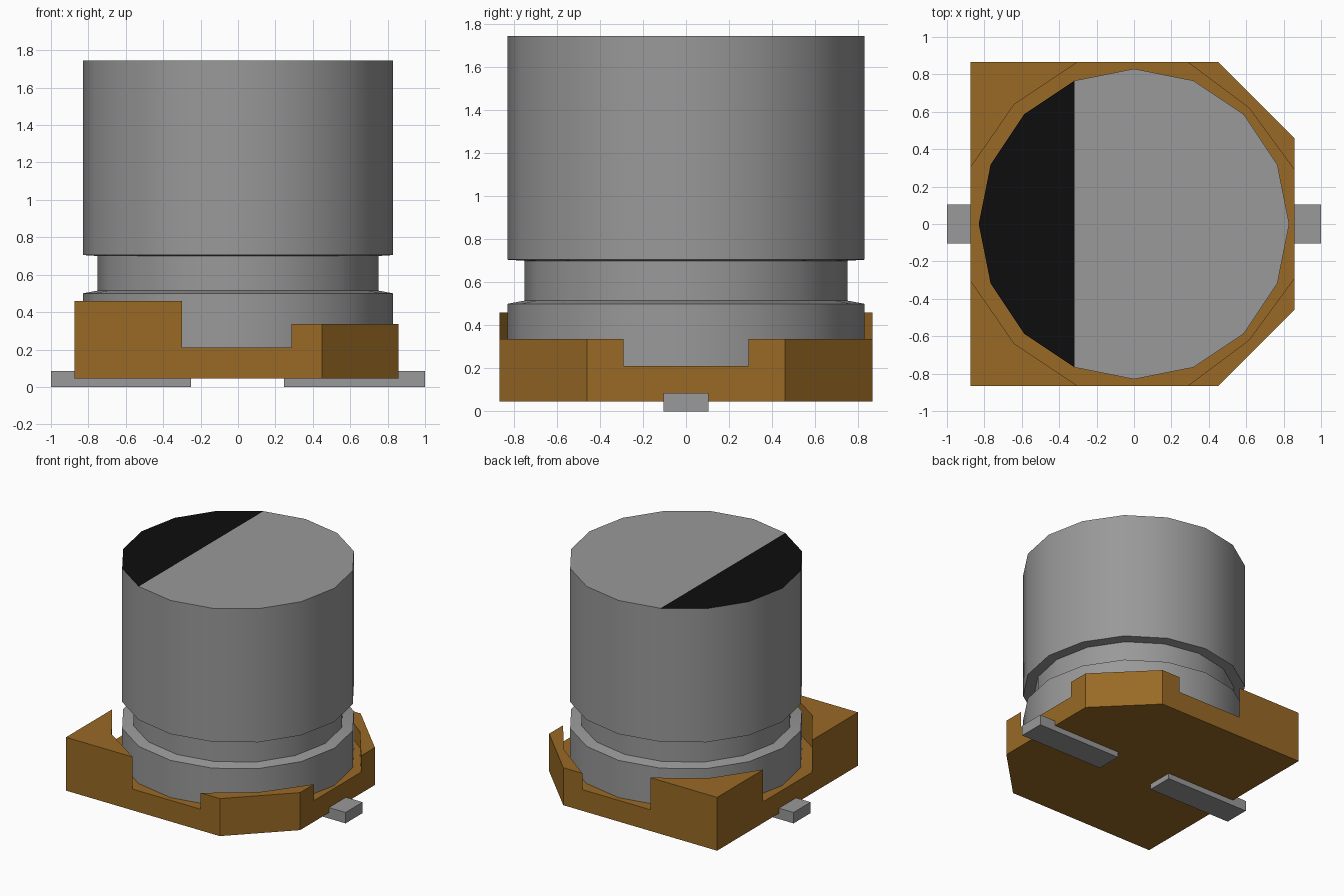
import bpy, bmesh, math
from mathutils import Vector

cube = bpy.data.objects.get("Cube")
if cube:
    bpy.data.objects.remove(cube, do_unlink=True)


def material(name, rgb):
    m = bpy.data.materials.new(name)
    m.use_nodes = True
    m.diffuse_color = (*rgb, 1)
    m.node_tree.nodes["Principled BSDF"].inputs["Base Color"].default_value = (*rgb, 1)
    return m


METAL = material("grey metal", (0.319, 0.319, 0.319))
BROWN = material("brown plastic", (0.319, 0.144, 0.019))
BLACK = material("black marking", (0.004, 0.004, 0.004))


def finish(name, bm, mats, smooth=False):
    bmesh.ops.recalc_face_normals(bm, faces=bm.faces[:])
    me = bpy.data.meshes.new(name)
    bm.to_mesh(me)
    bm.free()
    ob = bpy.data.objects.new(name, me)
    bpy.context.collection.objects.link(ob)
    for m in mats:
        me.materials.append(m)
    if smooth:
        bpy.ops.object.select_all(action='DESELECT')
        ob.select_set(True)
        bpy.context.view_layer.objects.active = ob
        bpy.ops.object.shade_smooth_by_angle(angle=math.radians(30))
    return ob


# Can: 16-sided lathe with a crimped groove and a black segment on the lid
SIDES = 16
PROFILE = [(0.83, 0.21), (0.83, 0.50), (0.75, 0.515),
           (0.75, 0.70), (0.83, 0.705), (0.83, 1.745)]
bm = bmesh.new()
rings = []
for r, z in PROFILE:
    angles = [math.tau * i / SIDES for i in range(SIDES)]
    rings.append([bm.verts.new((r * math.cos(a), r * math.sin(a), z)) for a in angles])
for low, high in zip(rings, rings[1:]):
    for i in range(SIDES):
        j = (i + 1) % SIDES
        bm.faces.new((low[i], low[j], high[j], high[i]))
bm.faces.new(rings[0][::-1])
lid = bm.faces.new(rings[-1])
bmesh.utils.face_split(lid, rings[-1][5], rings[-1][11])
for f in bm.faces:
    c = f.calc_center_median()
    if c.z > 1.74 and c.x < -0.32:
        f.material_index = 1
finish("capacitor_can", bm, [METAL, BLACK], smooth=True)

# Base: slab with four raised corners around the can, two of them chamfered
FLOOR, BOTTOM = 0.21, 0.045
X0, X1, Y = -0.875, 0.857, 0.867
# each corner: outline points counter-clockwise, inner recess point, top height
CORNERS = [
    ([(X1, 0.29), (X1, 0.46), (0.45, Y), (0.285, Y)], (0.615, 0.62), 0.337),
    ([(-0.30, Y), (X0, Y), (X0, 0.30)], (-0.64, 0.64), 0.46),
    ([(X0, -0.30), (X0, -Y), (-0.30, -Y)], (-0.64, -0.64), 0.46),
    ([(0.285, -Y), (0.45, -Y), (X1, -0.46), (X1, -0.29)], (0.615, -0.62), 0.337),
]
bm = bmesh.new()
groups = [[bm.verts.new((x, y, FLOOR)) for x, y in pts] for pts, _, _ in CORNERS]
lower = [bm.verts.new((x, y, BOTTOM)) for pts, _, _ in CORNERS for x, y in pts]
upper = [v for g in groups for v in g]
floor = bm.faces.new(upper)
bm.faces.new(lower[::-1])
for i in range(len(upper)):
    j = (i + 1) % len(upper)
    bm.faces.new((lower[i], lower[j], upper[j], upper[i]))
for g, (pts, inner, top) in zip(groups, CORNERS):
    shared = next(f for f in bm.faces
                  if g[0] in f.verts and g[-1] in f.verts and len(f.verts) > 6
                  and f.calc_center_median().z > FLOOR - 0.01)
    bmesh.utils.face_split(shared, g[0], g[-1], coords=[Vector((*inner, FLOOR))])
    corner = next(f for f in bm.faces
                  if all(v in f.verts for v in g) and len(f.verts) == len(g) + 1)
    grown = bmesh.ops.extrude_face_region(bm, geom=[corner])["geom"]
    if corner.is_valid:
        bm.faces.remove(corner)
    for v in grown:
        if isinstance(v, bmesh.types.BMVert):
            v.co.z = top
bmesh.ops.recalc_face_normals(bm, faces=bm.faces[:])
bmesh.ops.dissolve_limit(bm, angle_limit=math.radians(1),
                         verts=bm.verts[:], edges=bm.edges[:])
finish("base", bm, [BROWN])

# Leads: flat bars under the base, one each side
for name, xa, xb in (("left_lead", 0.245, 1.0), ("right_lead", -1.0, -0.25)):
    bm = bmesh.new()
    bmesh.ops.create_cube(bm, size=1)
    for v in bm.verts:
        v.co = (xa if v.co.x < 0 else xb, math.copysign(0.105, v.co.y),
                0 if v.co.z < 0 else 0.085)
    finish(name, bm, [METAL])
